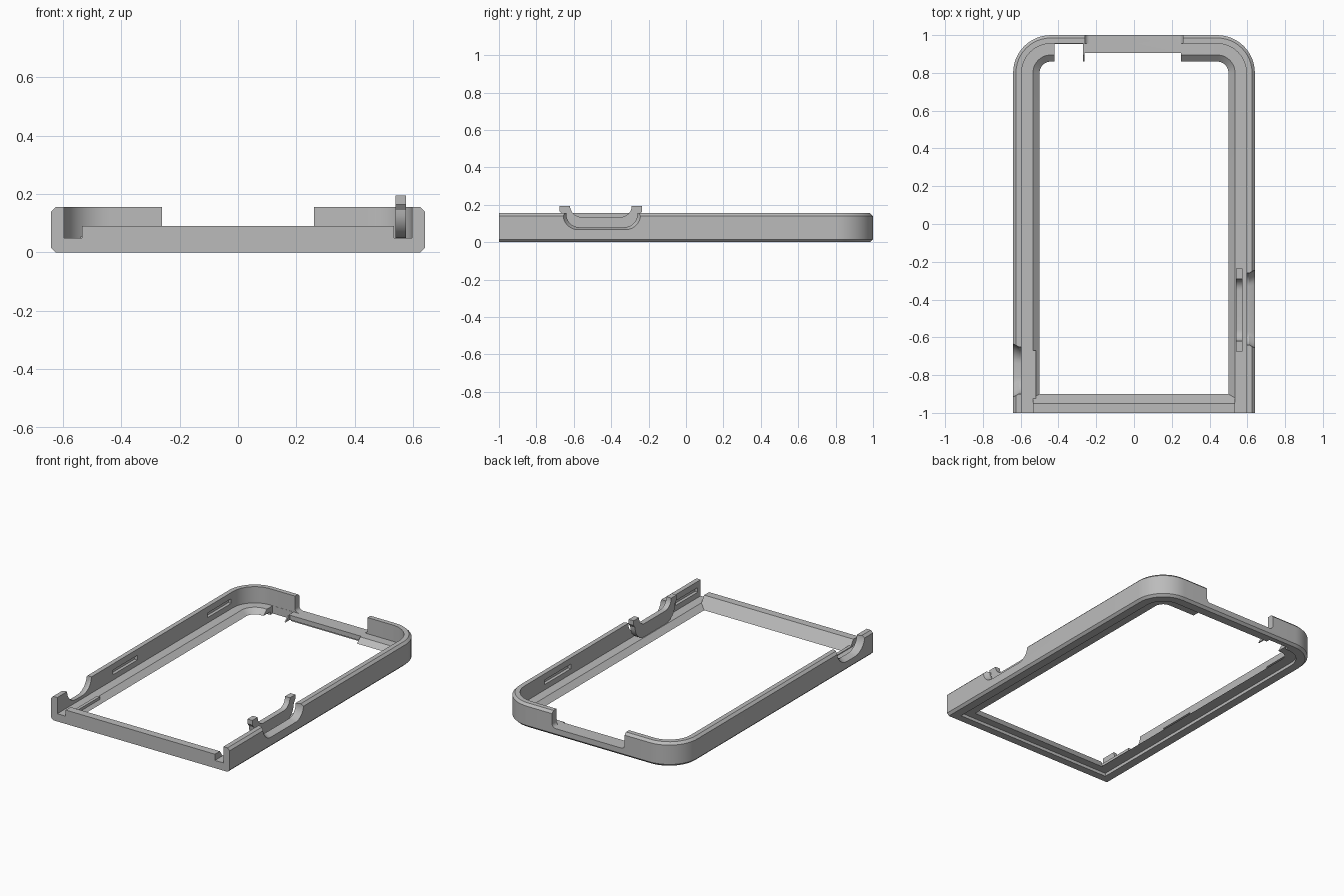
import bpy, bmesh, math

if "Cube" in bpy.data.objects:
    bpy.data.objects.remove(bpy.data.objects["Cube"])

GREY = bpy.data.materials.new("plain grey")
GREY.use_nodes = True
colour = (0.5, 0.5, 0.5, 1)
GREY.diffuse_color = colour
GREY.node_tree.nodes["Principled BSDF"].inputs["Base Color"].default_value = colour


def loft(name, rings):
    """Solid from a list of equal closed rings, capped at both ends."""
    bm = bmesh.new()
    rows = [[bm.verts.new(p) for p in ring] for ring in rings]
    n = len(rows[0])
    for a, b in zip(rows, rows[1:]):
        for i in range(n):
            j = (i + 1) % n
            bm.faces.new((a[i], a[j], b[j], b[i]))
    bm.faces.new(rows[0])
    bm.faces.new(rows[-1])
    bmesh.ops.recalc_face_normals(bm, faces=bm.faces)
    mesh = bpy.data.meshes.new(name)
    bm.to_mesh(mesh)
    bm.free()
    mesh.materials.append(GREY)
    obj = bpy.data.objects.new(name, mesh)
    bpy.context.collection.objects.link(obj)
    return obj


def prism_x(name, profile, x0, x1):
    return loft(name, [[(x, y, z) for y, z in profile] for x in (x0, x1)])


def box(name, x0, x1, y0, y1, z0, z1):
    return prism_x(name, [(y0, z0), (y1, z0), (y1, z1), (y0, z1)], x0, x1)


def arc(cx, cz, r, start, end, steps=8):
    return [(cx + r * math.cos(t), cz + r * math.sin(t))
            for t in (math.radians(start + (end - start) * i / steps)
                      for i in range(steps + 1))]


def cup(y0, y1, z_low, z_high, r):
    """U shaped outline, rounded at its lower corners."""
    return ([(y0, z_high)] + arc(y0 + r, z_low + r, r, 180, 270)
            + arc(y1 - r, z_low + r, r, 270, 360) + [(y1, z_high)])


def cut(target, cutter):
    mod = target.modifiers.new("cut", "BOOLEAN")
    mod.operation = "DIFFERENCE"
    mod.solver = "EXACT"
    mod.object = cutter
    bpy.context.view_layer.objects.active = target
    bpy.ops.object.modifier_apply(modifier=mod.name)
    bpy.data.objects.remove(cutter)


# Frame: wall, groove floor and sloping lip swept round three sides
SECTION = [(0, .015), (0, .14), (.015, .155), (.045, .155), (.045, .05),
           (.105, .05), (.14, .02), (.07, .02), (.07, 0), (.015, 0)]
HALF, RADIUS = 0.64, 0.2
stations = [(HALF - RADIUS, -1.0, 0)]
stations += [(HALF - RADIUS, 1 - RADIUS, a * 7.5) for a in range(13)]
stations += [(RADIUS - HALF, 1 - RADIUS, 90 + a * 7.5) for a in range(13)]
stations += [(RADIUS - HALF, -1.0, 180)]
rings = []
for cx, cy, angle in stations:
    c, s = math.cos(math.radians(angle)), math.sin(math.radians(angle))
    rings.append([(cx + (RADIUS - d) * c, cy + (RADIUS - d) * s, z) for d, z in SECTION])
frame = loft("frame", rings)

# Opening in the back wall, lip gap below it, and hole in the floor
opening = [(-.26, .3)] + arc(-.235, .075, .025, 180, 270) \
    + arc(.235, .075, .025, 270, 360) + [(.26, .3)]
cut(frame, loft("opening_cutter", [[(x, y, z) for x, z in opening] for y in (.9, 1.1)]))
cut(frame, box("lip_cutter", -.262, .25, .8, .905, -.1, .2))
cut(frame, box("hole_cutter", -.42, -.27, .8, .954, -.1, .052))

# Flared notches in the side walls
for side, y0, y1, low, r in ((1, -.64, -.26, .08, .07), (-1, -.9, -.65, .07, .09)):
    inner = cup(y0, y1, low, .25, r)
    outer = cup(y0 - .02, y1 + .02, low - .015, .25, r + .012)
    cut(frame, loft("notch_cutter", [
        [(side * .57, y, z) for y, z in inner],
        [(side * .61, y, z) for y, z in inner],
        [(side * .645, y, z) for y, z in outer]]))

# Shallow slots inside the side walls
for side, y0, y1 in ((1, .33, .6), (1, -.97, -.74), (-1, -.43, -.18), (-1, .54, .78)):
    a, b = sorted((side * .58, side * .615))
    cut(frame, box("slot_cutter", a, b, y0, y1, .085, .115))

# Front bar with its sloping inner face
prism_x("front_bar", [(-1, 0), (-1, .09), (-.95, .09), (-.9, .02), (-.95, .02), (-.95, 0)],
        -.535, .535)
box("front_base", -.6, .6, -1, -.95, 0, .02)

# U shaped clip standing in the groove behind the larger notch
clip = [(-.675, .195), (-.675, .165)] + arc(-.565, .145, .095, 180, 270) \
    + arc(-.345, .145, .095, 270, 360) + [(-.235, .165), (-.235, .195), (-.29, .195)] \
    + arc(-.35, .195, .06, 0, -90) + arc(-.56, .195, .06, 270, 180)
prism_x("side_clip", clip, .54, .575)

# Small ledge on the lip beside the smaller notch
box("side_ledge", -.54, -.52, -.94, -.67, .03, .055)

# Smooth rounded corners, keep the hard edges
for obj in bpy.context.collection.objects:
    if obj.type == "MESH" and GREY.name in obj.data.materials:
        bpy.ops.object.select_all(action="DESELECT")
        obj.select_set(True)
        bpy.context.view_layer.objects.active = obj
        bpy.ops.object.shade_smooth_by_angle(angle=math.radians(25))
